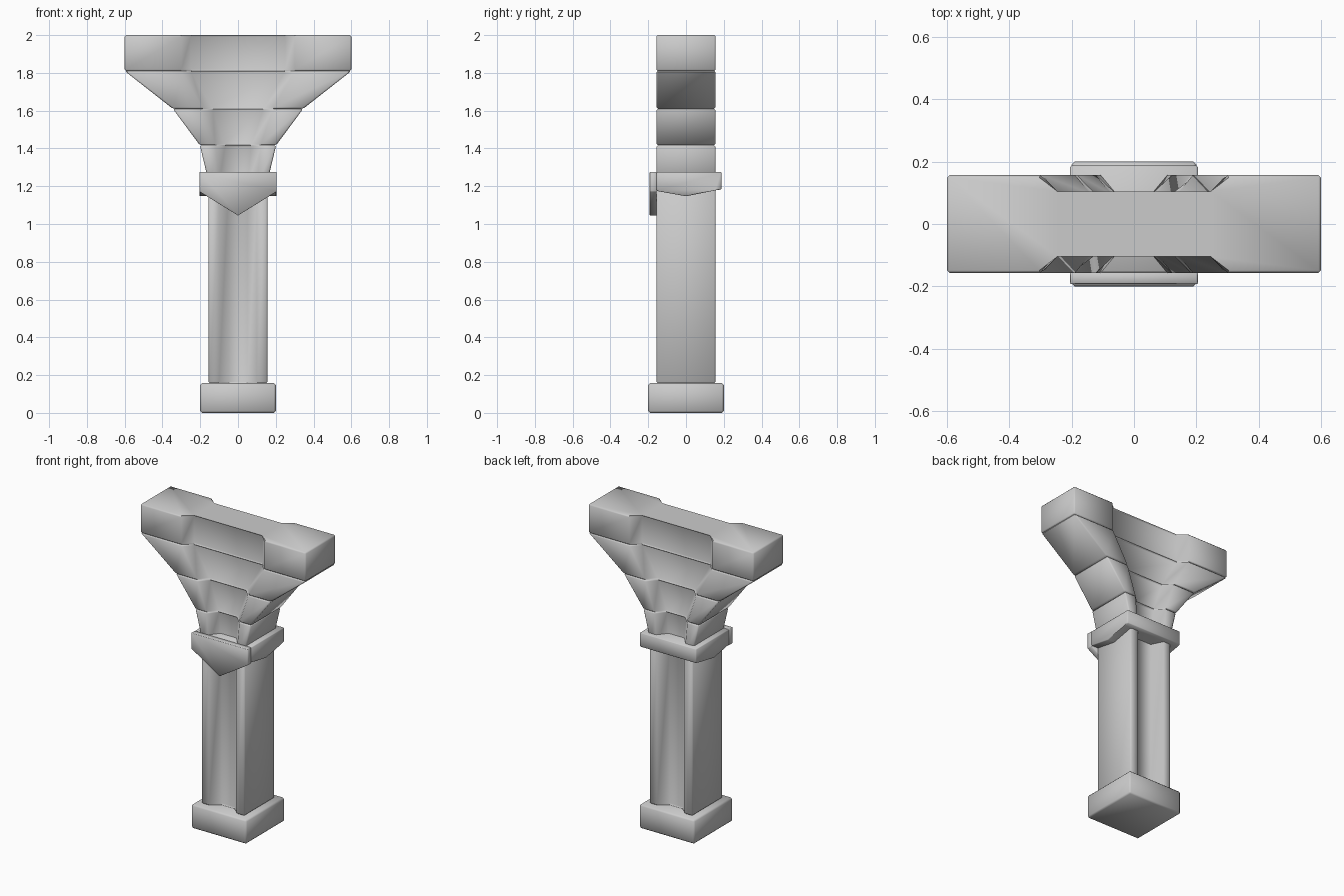
import bpy, bmesh, math

if "Cube" in bpy.data.objects:
    bpy.data.objects.remove(bpy.data.objects["Cube"])


def finish(name, bm, edges, width=0.008):
    bmesh.ops.bevel(bm, geom=edges, offset=width, segments=1, affect='EDGES', clamp_overlap=True)
    bmesh.ops.recalc_face_normals(bm, faces=bm.faces[:])
    mesh = bpy.data.meshes.new(name)
    bm.to_mesh(mesh)
    bm.free()
    obj = bpy.data.objects.new(name, mesh)
    bpy.context.collection.objects.link(obj)
    bpy.context.view_layer.objects.active = obj
    obj.select_set(True)
    bpy.ops.object.shade_smooth_by_angle(angle=math.radians(58))
    obj.select_set(False)
    return obj


def loft(bottom, top):
    bm = bmesh.new()
    a = [bm.verts.new(p) for p in bottom]
    b = [bm.verts.new(p) for p in top]
    n = len(a)
    bm.faces.new(a[::-1])
    bm.faces.new(b)
    for i in range(n):
        j = (i + 1) % n
        bm.faces.new((a[i], a[j], b[j], b[i]))
    return bm, a, b


def section(w, r, z, d=0.157, depth=0.06):
    """Rectangle with a trapezoid groove in its front and back."""
    half = [(-w, -d), (-r, -d), (-r + 0.05, -d + depth),
            (r - 0.05, -d + depth), (r, -d), (w, -d)]
    return [(x, y, z) for x, y in half] + [(-x, -y, z) for x, y in half]


def grooved(name, w0, r0, z0, w1, r1, z1):
    bm, a, b = loft(section(w0, r0, z0), section(w1, r1, z1))
    corners = {0, 5, 6, 11}
    uprights = {frozenset((a[i], b[i])) for i in range(12)}
    sharp = {frozenset((a[i], b[i])) for i in corners}
    edges = [e for e in bm.edges
             if frozenset(e.verts) not in uprights or frozenset(e.verts) in sharp]
    finish(name, bm, edges)


def prism(name, bottom, top, width=0.004):
    bm, a, b = loft(bottom, top)
    finish(name, bm, bm.edges[:], width)


# Square base
base = [(-.2, -.2), (.2, -.2), (.2, .2), (-.2, .2)]
prism("base", [(x, y, 0) for x, y in base], [(x, y, .157) for x, y in base], 0.01)

# Grooved shaft and the flaring capital above it
grooved("shaft", .157, .1, .157, .157, .1, 1.2)
grooved("neck", .15, .1, 1.2, .202, .12, 1.417)
grooved("lower_flare", .202, .12, 1.417, .345, .185, 1.61)
grooved("upper_flare", .345, .185, 1.61, .6, .3, 1.81)
grooved("top_beam", .6, .3, 1.81, .6, .3, 2.0)

# Collar with a shallow point on each side
side = [(-.155, 1.275), (-.155, 1.175), (0, 1.147), (.155, 1.178), (.187, 1.183), (.187, 1.275)]
prism("collar", [(-.205, y, z) for y, z in side], [(.205, y, z) for y, z in side])

# Pointed front plate of the collar
plate = [(-.205, 1.275), (-.205, 1.172), (0, 1.045), (.205, 1.172), (.205, 1.275)]
prism("collar_front_plate", [(x, -.192, z) for x, z in plate], [(x, -.155, z) for x, z in plate], 0.002)
